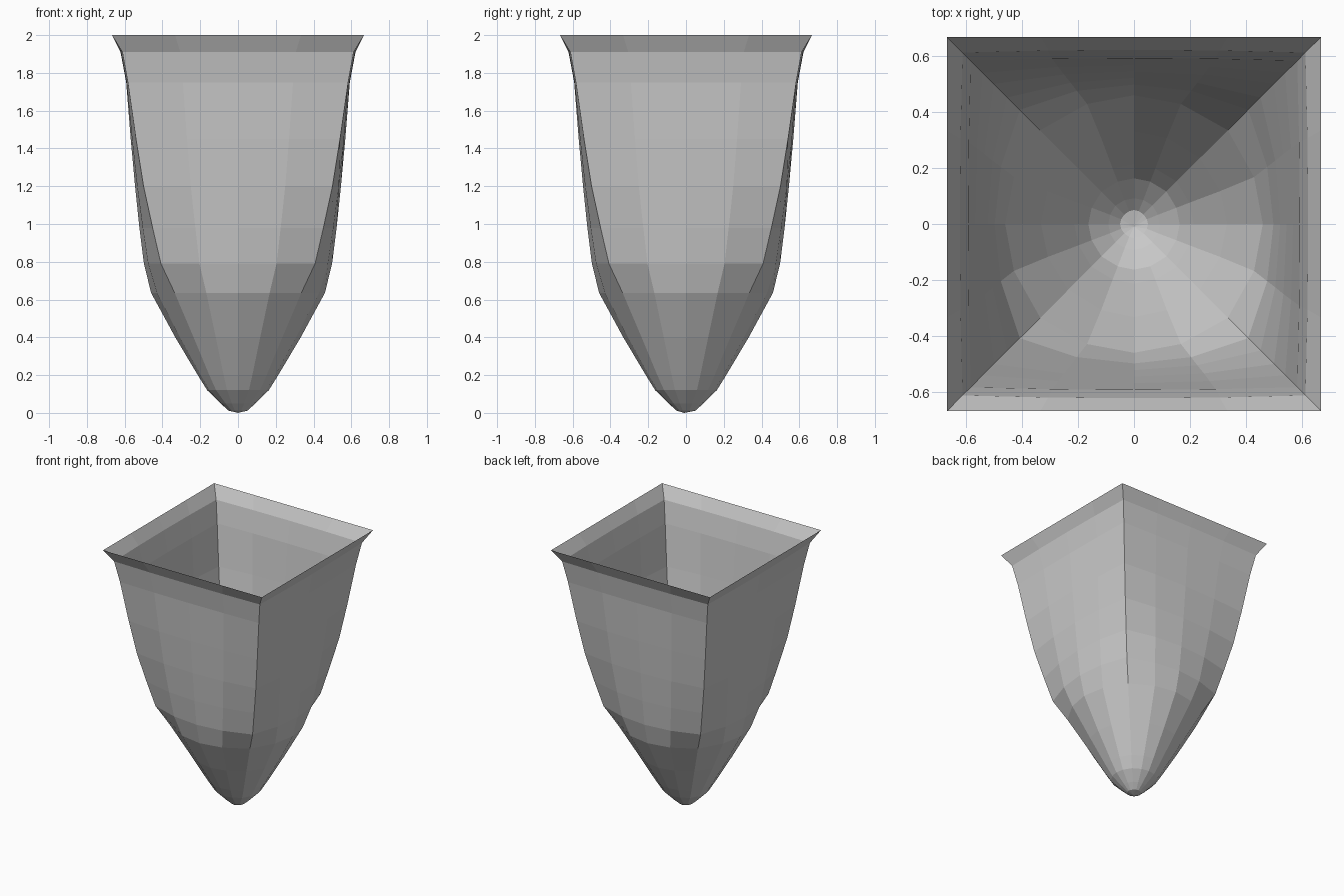
import bpy

if "Cube" in bpy.data.objects:
    bpy.data.objects.remove(bpy.data.objects["Cube"])

# Levels: height, half-width at the middle of a side, half-width at the corner
LEVELS = [
    (2.00, 0.667, 0.667), (1.91, 0.622, 0.612), (1.75, 0.592, 0.583),
    (1.45, 0.568, 0.540), (1.20, 0.545, 0.500), (0.98, 0.522, 0.452),
    (0.79, 0.498, 0.408), (0.635, 0.460, 0.335), (0.40, 0.332, 0.235),
    (0.20, 0.213, 0.152), (0.12, 0.163, 0.116), (0.05, 0.092, 0.066),
    (0.012, 0.050, 0.034),
]
STEPS = 4  # segments per side


def ring(z, mid, corner):
    """Bulged square: sharp corners high up, nearly circular low down."""
    pts = []
    for side in range(4):
        for i in range(STEPS):
            t = -1 + 2 * i / STEPS
            x, y = corner * t, -(corner + (mid - corner) * (1 - t * t))
            for _ in range(side):
                x, y = -y, x
            pts.append((x, y, z))
    return pts


# Open tapered shell, with flared square rim and rounded tip
verts = [p for level in LEVELS for p in ring(*level)]
n = 4 * STEPS
faces = []
for r in range(len(LEVELS) - 1):
    for i in range(n):
        j = (i + 1) % n
        faces.append((r * n + i, (r + 1) * n + i, (r + 1) * n + j, r * n + j))
verts.append((0, -0.01, 0))
last = (len(LEVELS) - 1) * n
faces += [(last + i, len(verts) - 1, last + (i + 1) % n) for i in range(n)]

mesh = bpy.data.meshes.new("tapered_shell")
mesh.from_pydata(verts, [], faces)
mesh.update()
shell = bpy.data.objects.new("tapered_shell", mesh)
bpy.context.collection.objects.link(shell)

# Single plain grey
grey = bpy.data.materials.new("plain grey")
grey.diffuse_color = (0.6, 0.6, 0.6, 1)
grey.use_nodes = True
grey.node_tree.nodes["Principled BSDF"].inputs["Base Color"].default_value = grey.diffuse_color
mesh.materials.append(grey)
